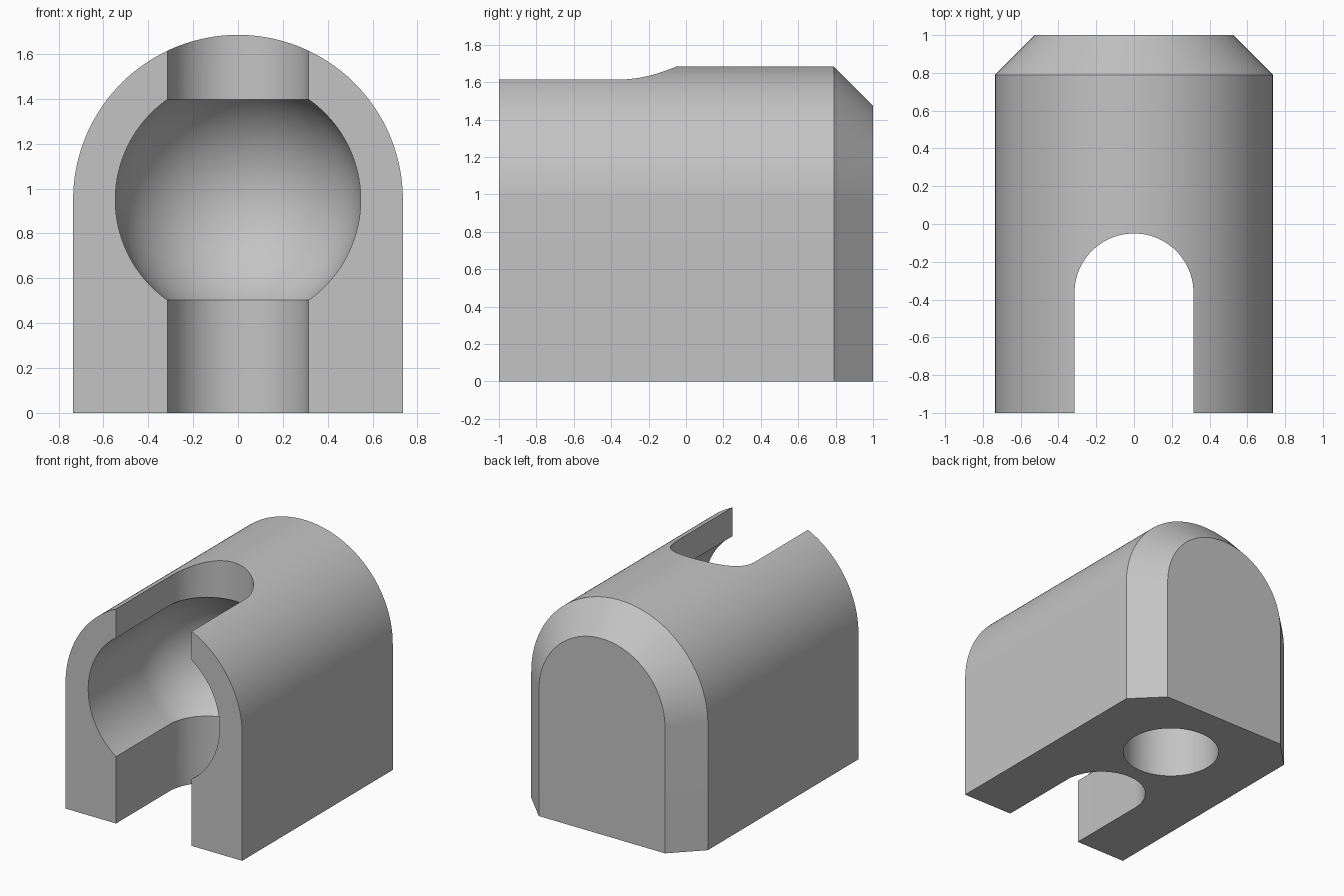
import bpy, bmesh, math
from math import sin, cos, pi

if "Cube" in bpy.data.objects:
    bpy.data.objects.remove(bpy.data.objects["Cube"])

HALF_W, AXIS_Z = 0.735, 0.95        # body half width, height of arch and ball axis
FRONT, BACK, CHAMFER = -1.0, 1.0, 0.21
BALL_R, BALL_Y = 0.547, -0.365
SLOT_R = 0.315
HOLE_R, HOLE_Y, HOLE_DEPTH = 0.34, 0.41, 0.5

grey = bpy.data.materials.new("light grey")
grey.use_nodes = True
grey.diffuse_color = (0.55, 0.55, 0.55, 1)
grey.node_tree.nodes["Principled BSDF"].inputs["Base Color"].default_value = (0.55, 0.55, 0.55, 1)


def loft(name, rings):
    """Bridge equal-length closed rings of points and cap both ends."""
    bm = bmesh.new()
    loops = [[bm.verts.new(p) for p in ring] for ring in rings]
    n = len(loops[0])
    for a, b in zip(loops, loops[1:]):
        for i in range(n):
            j = (i + 1) % n
            bm.faces.new((a[i], a[j], b[j], b[i]))
    bm.faces.new(loops[0])
    bm.faces.new(loops[-1])
    bmesh.ops.recalc_face_normals(bm, faces=bm.faces)
    mesh = bpy.data.meshes.new(name)
    bm.to_mesh(mesh)
    bm.free()
    mesh.materials.append(grey)
    obj = bpy.data.objects.new(name, mesh)
    bpy.context.collection.objects.link(obj)
    return obj


def arc(r, start, end, n):
    angles = [start + (end - start) * i / n for i in range(n + 1)]
    return [(r * cos(a), r * sin(a)) for a in angles]


def arch_ring(r, y):
    pts = [(x, y, AXIS_Z + z) for x, z in arc(r, 0, pi, 96)]
    return [(r, y, 0)] + pts + [(-r, y, 0)]


def axis_ring(r, y):
    return [(x, y, AXIS_Z + z) for x, z in arc(r, 0, 2 * pi, 96)[:-1]]


def slot_ring(z):
    pts = [(x, BALL_Y + y, z) for x, y in arc(SLOT_R, 0, pi, 48)]
    return [(SLOT_R, FRONT - 0.2, z)] + pts + [(-SLOT_R, FRONT - 0.2, z)]


def hole_ring(z):
    return [(x, HOLE_Y + y, z) for x, y in arc(HOLE_R, 0, 2 * pi, 64)[:-1]]


# Arched block, chamfered around the back face
body = loft("socket_body", [arch_ring(HALF_W, FRONT), arch_ring(HALF_W, BACK - CHAMFER),
                            arch_ring(HALF_W - CHAMFER, BACK)])

# Round channel ending in a hemisphere
dome = [axis_ring(r, BALL_Y + y) for r, y in arc(BALL_R, 0, pi / 2 - 0.01, 32)]
cutters = [
    loft("ball_channel_cutter", [axis_ring(BALL_R, FRONT - 0.2)] + dome),
    loft("neck_slot_cutter", [slot_ring(-0.2), slot_ring(2)]),
    loft("bottom_hole_cutter", [hole_ring(-0.2), hole_ring(HOLE_DEPTH)]),
]

# Cut the openings, then discard the cutters
bpy.ops.object.select_all(action="DESELECT")
bpy.context.view_layer.objects.active = body
body.select_set(True)
for cutter in cutters:
    cutter.hide_render = True
    mod = body.modifiers.new(cutter.name, "BOOLEAN")
    mod.operation = "DIFFERENCE"
    mod.solver = "EXACT"
    mod.object = cutter
    bpy.ops.object.modifier_apply(modifier=mod.name)
    bpy.data.objects.remove(cutter)
bpy.ops.object.shade_smooth_by_angle(angle=math.radians(25))
